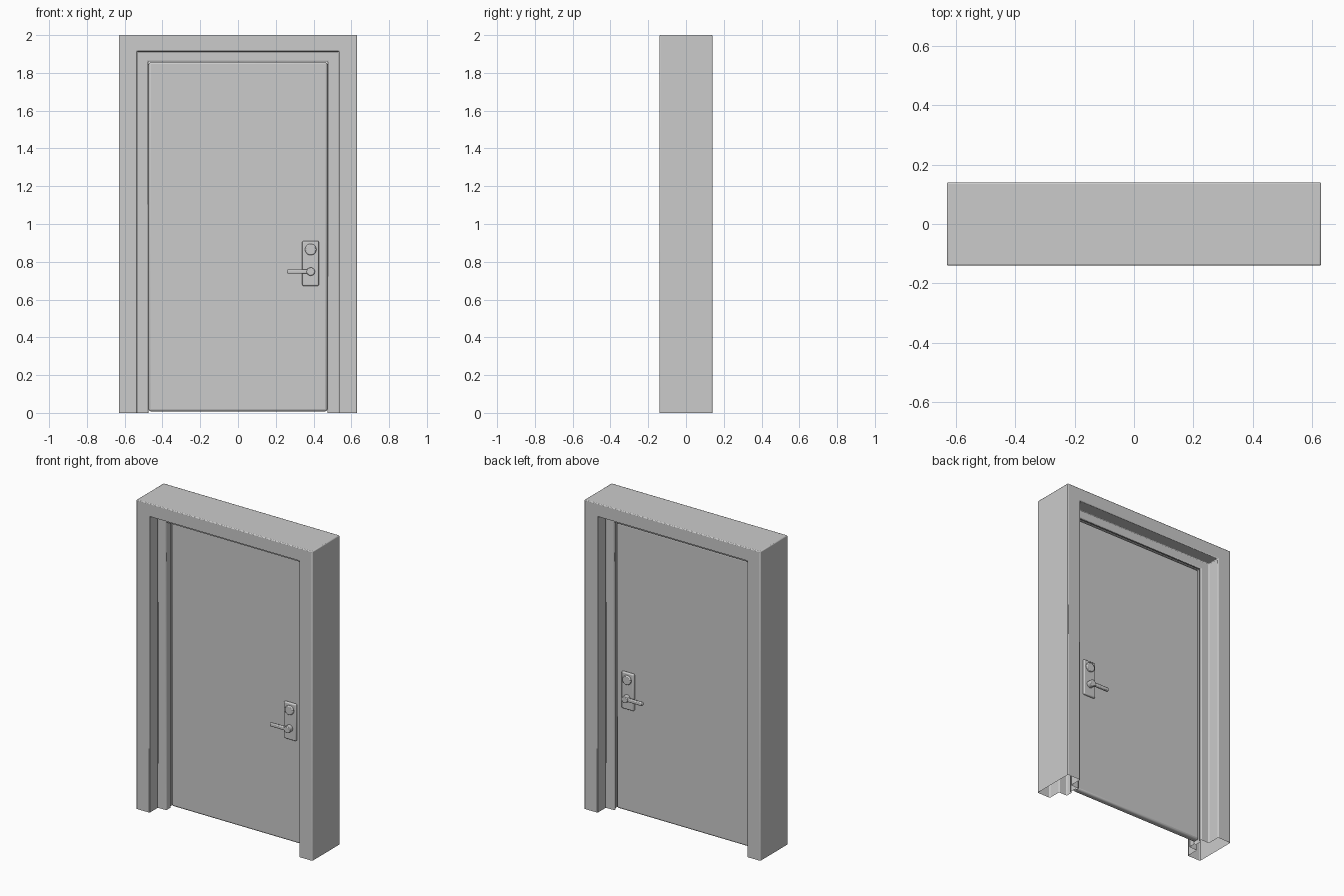
import bpy, bmesh, math
from mathutils import Matrix

if "Cube" in bpy.data.objects:
    bpy.data.objects.remove(bpy.data.objects["Cube"])

DOOR_Y, DOOR_T = 0.015, 0.042   # centre plane and thickness of the door leaf


def finish(ob, bevel=0.0, segments=2):
    """Soften edges and shade smooth by angle."""
    if bevel:
        m = ob.modifiers.new("bevel", "BEVEL")
        m.width, m.segments, m.limit_method = bevel, segments, 'ANGLE'
        m.angle_limit = math.radians(40)
    bpy.ops.object.select_all(action='DESELECT')
    ob.select_set(True)
    bpy.context.view_layer.objects.active = ob
    bpy.ops.object.shade_smooth_by_angle(angle=math.radians(35))
    return ob


def to_object(name, bm):
    bmesh.ops.recalc_face_normals(bm, faces=bm.faces)
    me = bpy.data.meshes.new(name)
    bm.to_mesh(me)
    bm.free()
    ob = bpy.data.objects.new(name, me)
    bpy.context.collection.objects.link(ob)
    return ob


def box(name, x, y, z, bevel, segments=2):
    bm = bmesh.new()
    size = [b - a for a, b in (x, y, z)]
    mid = [(a + b) / 2 for a, b in (x, y, z)]
    bmesh.ops.create_cube(bm, size=1, matrix=Matrix.Translation(mid) @ Matrix.Diagonal((*size, 1)))
    return finish(to_object(name, bm), bevel, segments)


def disc(name, x, z, y0, y1, radius, bevel):
    bm = bmesh.new()
    bmesh.ops.create_cone(bm, cap_ends=True, segments=24, radius1=radius, radius2=radius,
                          depth=abs(y1 - y0),
                          matrix=Matrix.Translation((x, (y0 + y1) / 2, z)) @ Matrix.Rotation(math.pi / 2, 4, 'X'))
    return finish(to_object(name, bm), bevel)


# Frame: stepped jamb profile (inset, y) swept up, across and down, open at the floor
profile = [(0, -.14), (.095, -.14), (.095, -.055), (.155, -.055), (.155, -.008), (.143, -.008),
           (.143, .038), (.155, .038), (.155, .055), (.095, .055), (.095, .14), (0, .14)]
bm = bmesh.new()
rings = []
for u, y in profile:
    x, top = .63 - u, 2 - .9 * u
    rings.append([bm.verts.new(p) for p in ((-x, y, 0), (-x, y, top), (x, y, top), (x, y, 0))])
for a, b in zip(rings, rings[1:] + rings[:1]):
    for i in range(3):
        bm.faces.new((a[i], a[i + 1], b[i + 1], b[i]))
finish(to_object("door_frame", bm), .006)

# Door leaf
box("door_leaf", (-.473, .473), (DOOR_Y - DOOR_T / 2, DOOR_Y + DOOR_T / 2), (.008, 1.858), .012, 3)

# Lock set on each side of the leaf
for side, s in (("front", -1), ("back", 1)):
    def off(d):
        return DOOR_Y + s * d

    def span(a, b):
        return tuple(sorted((off(a), off(b))))

    # Back plate with rounded corners
    plate = box(side + "_lock_plate", (.34, .428), span(.018, .036), (.672, .91), .007, 3)
    # Deadbolt cylinder
    disc(side + "_deadbolt", .385, .865, off(.03), off(.047), .03, .005)
    # Lever hub and lever arm
    disc(side + "_lever_hub", .385, .748, off(.03), off(.067), .022, .004)
    box(side + "_lever_arm", (.26, .385), span(.046, .064), (.737, .76), .005)
